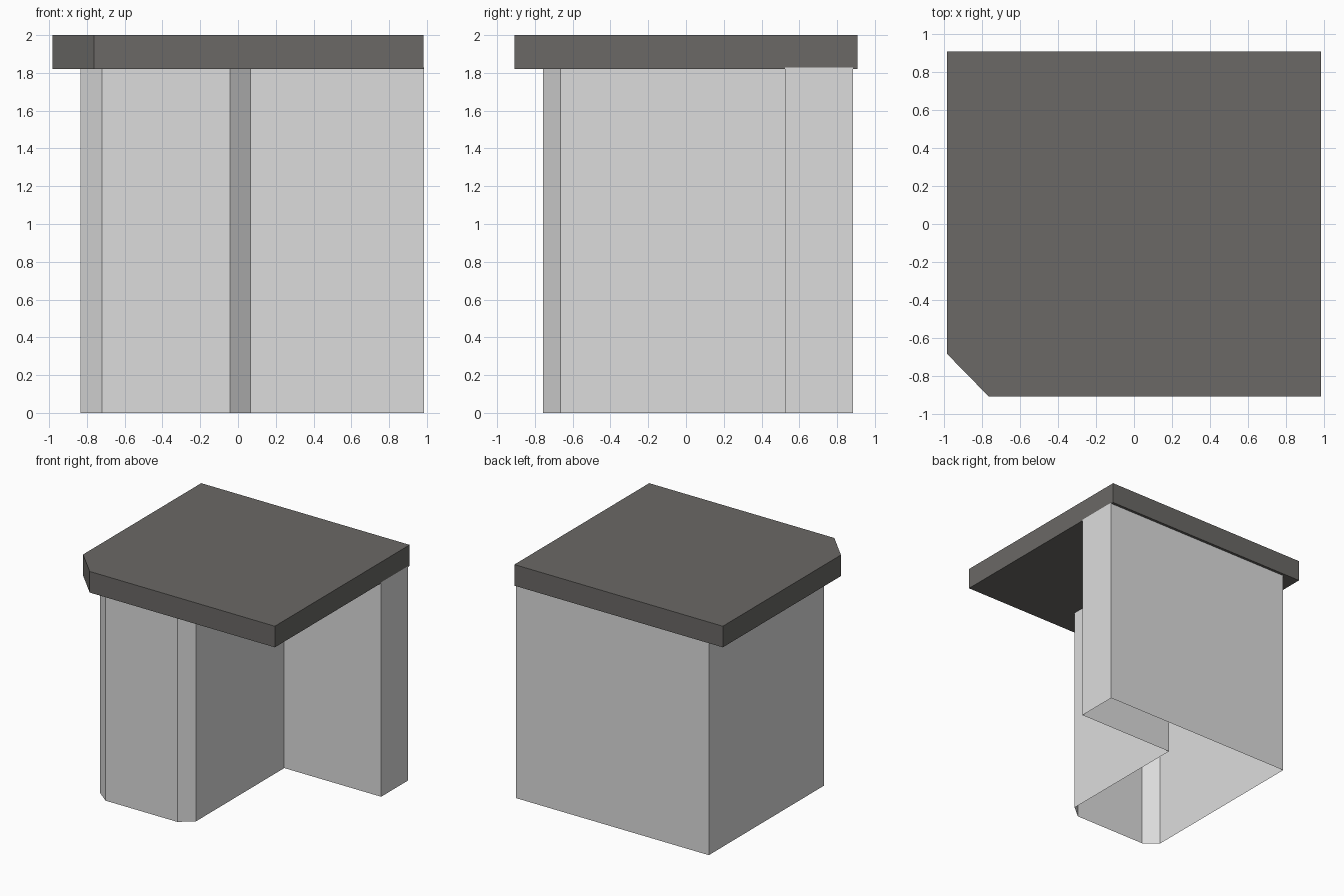
import bpy
import bmesh

if "Cube" in bpy.data.objects:
    bpy.data.objects.remove(bpy.data.objects["Cube"])


def material(name, colour):
    m = bpy.data.materials.new(name)
    m.diffuse_color = (*colour, 1.0)
    m.use_nodes = True
    m.node_tree.nodes["Principled BSDF"].inputs["Base Color"].default_value = m.diffuse_color
    return m


def prism(name, outline, z0, z1, mat, capped):
    """Extrude a counter-clockwise plan outline; uncapped gives open walls."""
    bm = bmesh.new()
    low = [bm.verts.new((x, y, z0)) for x, y in outline]
    high = [bm.verts.new((x, y, z1)) for x, y in outline]
    n = len(outline)
    for i in range(n):
        j = (i + 1) % n
        bm.faces.new((low[i], low[j], high[j], high[i]))
    if capped:
        bm.faces.new(high)
        bm.faces.new(low[::-1])
    mesh = bpy.data.meshes.new(name)
    bm.to_mesh(mesh)
    bm.free()
    mesh.materials.append(mat)
    obj = bpy.data.objects.new(name, mesh)
    bpy.context.collection.objects.link(obj)
    return obj


wall_grey = material("light grey walls", (0.72, 0.72, 0.72))
roof_grey = material("dark grey roof", (0.145, 0.14, 0.132))

# L-shaped walls, open underneath, with two clipped front corners
prism("walls", [
    (-0.835, 0.885), (-0.835, -0.665), (-0.72, -0.757), (-0.042, -0.757),
    (0.07, -0.665), (0.07, 0.523), (0.984, 0.523), (0.984, 0.885),
], 0.0, 1.828, wall_grey, capped=False)

# Flat roof slab with the front left corner cut off
prism("roof_slab", [
    (-0.983, -0.683), (-0.763, -0.908), (0.983, -0.908),
    (0.983, 0.908), (-0.983, 0.908),
], 1.82, 2.0, roof_grey, capped=True)
